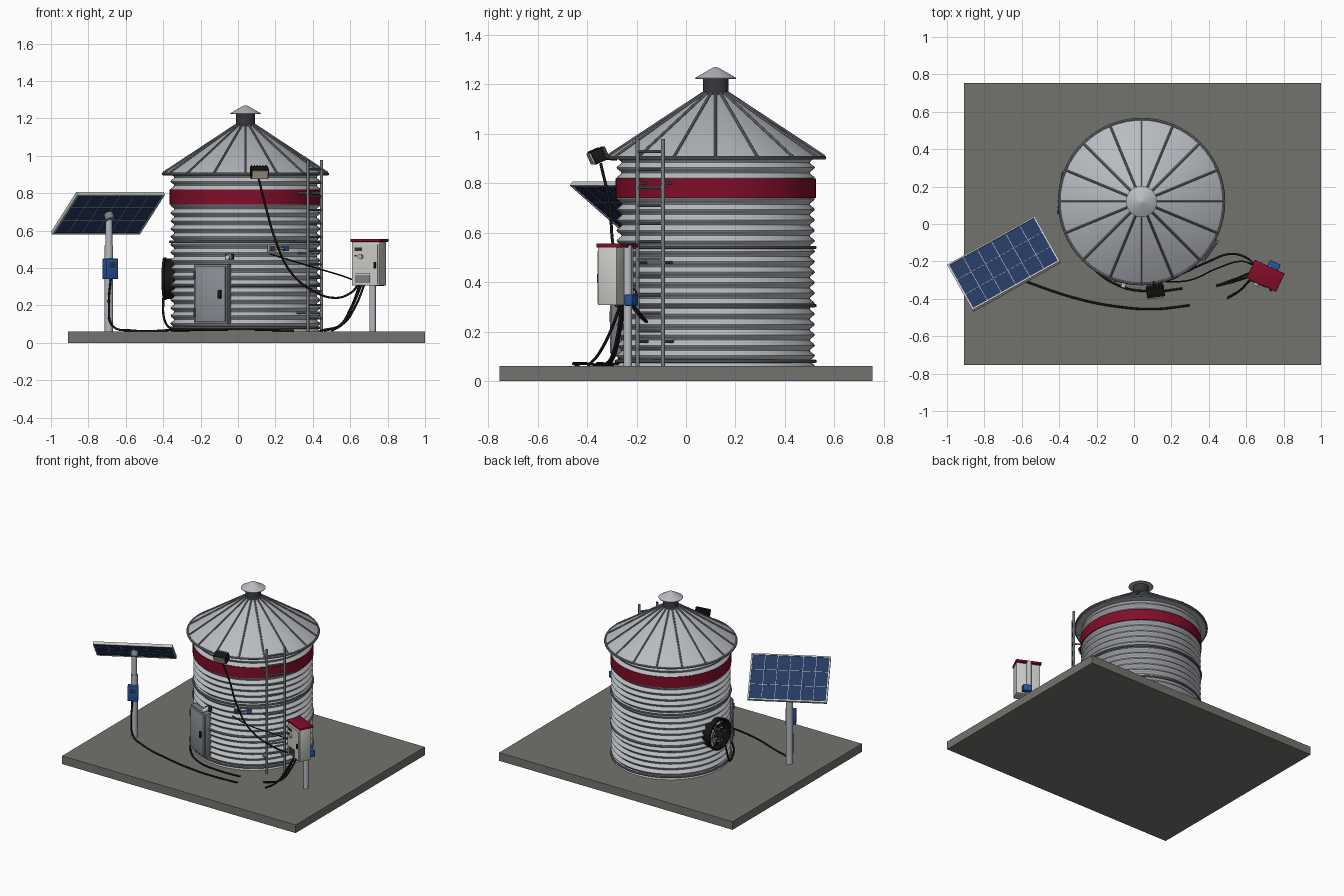
import bpy, bmesh, math
from mathutils import Matrix, Vector

if "Cube" in bpy.data.objects:
    bpy.data.objects.remove(bpy.data.objects["Cube"])

def material(name, r, g, b):
    m = bpy.data.materials.new(name)
    m.diffuse_color = (r, g, b, 1)
    m.use_nodes = True
    m.node_tree.nodes["Principled BSDF"].inputs["Base Color"].default_value = m.diffuse_color
    return m

RED = material("red", .22, .004, .022)
DARK = material("dark", .035, .036, .04)
BLACK = material("black", .008, .008, .008)
BLUE = material("blue", .02, .09, .35)
CELL = material("cell", .018, .04, .12)
CONC = material("concrete", .17, .17, .155)
STEEL = material("steel", .48, .5, .53)
MID = material("mid_steel", .2, .215, .235)
DOOR = material("door_grey", .26, .28, .31)
PALE = material("pale", .6, .6, .57)
LENS = material("lens", .5, .42, .3)
I = Matrix.Identity(4)
CX, CY = .04, .12
TANK = Matrix.Translation((CX, CY, 0))

def finish(name, bm, mat, M=I, smooth=False):
    bmesh.ops.recalc_face_normals(bm, faces=bm.faces)
    me = bpy.data.meshes.new(name)
    bm.to_mesh(me)
    bm.free()
    o = bpy.data.objects.new(name, me)
    bpy.context.collection.objects.link(o)
    o.matrix_world = M
    if mat:
        me.materials.append(mat)
    if smooth:
        bpy.ops.object.select_all(action='DESELECT')
        o.select_set(True)
        bpy.context.view_layer.objects.active = o
        bpy.ops.object.shade_smooth_by_angle(angle=math.radians(35))
    return o

def box(name, size, loc, M=I, mat=None, bevel=0):
    bm = bmesh.new()
    bmesh.ops.create_cube(bm, size=1, matrix=Matrix.Translation(loc) @ Matrix.Diagonal((*size, 1)))
    if bevel:
        bmesh.ops.bevel(bm, geom=bm.edges[:], offset=bevel, segments=2, affect='EDGES', profile=.5)
    return finish(name, bm, mat, M, bevel > 0)

def rod(name, p0, p1, r, mat=None, M=I, r2=None, seg=16):
    p0, p1 = Vector(p0), Vector(p1)
    d = p1 - p0
    R = Matrix.Translation((p0 + p1) / 2) @ d.to_track_quat('Z', 'Y').to_matrix().to_4x4()
    bm = bmesh.new()
    bmesh.ops.create_cone(bm, cap_ends=True, segments=seg, radius1=r, radius2=r if r2 is None else r2,
                          depth=d.length, matrix=R)
    return finish(name, bm, mat, M, True)

def lathe(name, prof, mat=None, M=TANK, seg=64, closed=False):
    bm = bmesh.new()
    rings = [[bm.verts.new((r * math.cos(2 * math.pi * i / seg), r * math.sin(2 * math.pi * i / seg), z))
              for i in range(seg)] for r, z in prof]
    pairs = list(zip(rings, rings[1:])) + ([(rings[-1], rings[0])] if closed else [])
    for a, b in pairs:
        for i in range(seg):
            j = (i + 1) % seg
            bm.faces.new((a[i], a[j], b[j], b[i]))
    bmesh.ops.remove_doubles(bm, verts=bm.verts[:], dist=1e-5)
    return finish(name, bm, mat, M, True)

def hoop(name, r, z, t, mat=None, M=TANK, seg=64):
    prof = [(r + t * math.cos(k * math.pi / 4), z + t * math.sin(k * math.pi / 4)) for k in range(8)]
    return lathe(name, prof, mat, M, seg, True)

def cable(name, pts, r=.006, mat=BLACK):
    cu = bpy.data.curves.new(name, 'CURVE')
    cu.dimensions, cu.bevel_depth, cu.bevel_resolution = '3D', r, 2
    cu.resolution_u, cu.use_fill_caps = 8, True
    s = cu.splines.new('BEZIER')
    s.bezier_points.add(len(pts) - 1)
    for bp, p in zip(s.bezier_points, pts):
        bp.co = p
        bp.handle_left_type = bp.handle_right_type = 'AUTO'
    cu.materials.append(mat)
    o = bpy.data.objects.new(name, cu)
    bpy.context.collection.objects.link(o)

def wall(deg, r, z):
    """Frame on the tank wall: local -y points outward."""
    a = math.radians(deg)
    return Matrix.Translation((CX + r * math.cos(a), CY + r * math.sin(a), z)) @ Matrix.Rotation(a + math.pi / 2, 4, 'Z')

# Base slab
box("base_slab", (1.91, 1.51, .06), (.045, 0, .03), mat=CONC)

# Corrugated tank with hoops and red band
n = 20 * 8
lathe("tank_wall", [(0, .06)] + [(.391 + .01 * math.cos(2 * math.pi * k / 8), .06 + .845 * k / n)
                                  for k in range(n + 1)] + [(0, .905)], STEEL)
for k, z in enumerate((.08, .305, .54)):
    hoop(f"tank_hoop_{k}", .402, z, .007, MID)
lathe("red_band", [(.395, .74), (.405, .74), (.405, .82), (.395, .82)], RED)

# Roof, ribs, rim and vent
lathe("roof", [(0, .895), (.435, .895), (.442, .903), (.05, 1.162), (0, 1.165)], STEEL)
hoop("roof_rim", .44, .903, .008, MID)
for k in range(16):
    M = TANK @ Matrix.Rotation(k * math.pi / 8, 4, 'Z')
    rod(f"roof_rib_{k}", (.44, 0, .908), (.05, 0, 1.165), .006, MID, M, seg=8)
lathe("vent_neck", [(.058, 1.155), (.052, 1.165), (.052, 1.235)], DARK, seg=32)
lathe("vent_cap", [(0, 1.222), (.082, 1.222), (.083, 1.226), (.012, 1.267), (0, 1.27)], STEEL, seg=32)

# Ladder
L = wall(-35.6, .455, 0)
for s in (-1, 1):
    rod("ladder_rail", (s * .063, 0, .06), (s * .063, 0, .978), .008, MID, L)
    for z in (.16, .48, .8):
        rod("ladder_standoff", (s * .063, 0, z), (s * .063, .07, z), .006, MID, L, seg=8)
for k in range(12):
    rod(f"ladder_rung_{k}", (-.063, 0, .13 + .0725 * k), (.063, 0, .13 + .0725 * k), .006, MID, L, seg=8)

# Access door and lamp above it
D = wall(-116, .40, .26)
box("door_frame", (.2, .045, .32), (0, 0, 0), D, MID, .003)
box("door_panel", (.178, .014, .298), (0, -.026, 0), D, DOOR, .003)
box("door_handle", (.018, .016, .045), (.06, -.038, 0), D, BLACK, .003)
for z in (-.1, .1):
    rod("door_hinge", (-.092, -.03, z - .02), (-.092, -.03, z + .02), .007, DARK, D)
W = wall(-102, .40, .46)
box("lamp_base", (.045, .03, .028), (0, -.01, 0), W, DARK, .003)
rod("lamp_bulb", (0, -.02, 0), (0, -.07, -.003), .017, PALE, W, .012)

# Junction box and small blue sensor
J = wall(-70, .40, .502)
box("junction_box", (.04, .035, .045), (0, -.012, 0), J, STEEL, .003)
box("junction_cover", (.026, .006, .03), (0, -.032, 0), J, DARK)
S = wall(-60, .40, .502)
rod("sensor_conduit", (-.055, -.012, 0), (.01, -.012, 0), .007, MID, S)
box("sensor_box", (.028, .03, .024), (.01, -.012, 0), S, BLUE, .003)

# Ventilation fan
F = wall(174, .40, .343)
FR = F @ Matrix.Rotation(math.pi / 2, 4, 'X')
lathe("fan_housing", [(.095, -.03), (.108, -.03), (.108, .025), (.114, .027), (.114, .04),
                      (.1, .04), (.1, -.01), (0, -.01)], BLACK, FR, 48)
for r in (.035, .057, .079):
    hoop("fan_guard", r, .04, .0025, DARK, FR, 32)
rod("fan_hub", (0, 0, -.01), (0, 0, .043), .022, DARK, FR)
for k in range(8):
    K = FR @ Matrix.Rotation(k * math.pi / 4, 4, 'Z')
    rod("fan_spoke", (.015, 0, .038), (.105, 0, .038), .003, DARK, K, seg=6)
    if k < 6:
        K = FR @ Matrix.Rotation(k * math.pi / 3, 4, 'Z') @ Matrix.Rotation(.5, 4, 'X')
        box("fan_blade", (.075, .036, .003), (.056, 0, .012), K, MID)

# Flood light at the eave
T = Matrix.Translation((.115, -.365, .908)) @ Matrix.Rotation(math.radians(8), 4, 'Z') @ Matrix.Rotation(math.radians(24), 4, 'X')
box("flood_body", (.096, .05, .056), (0, .006, 0), T, BLACK, .004)
box("flood_lens", (.084, .008, .046), (0, -.022, 0), T, LENS)
for k in range(6):
    box("flood_fin", (.006, .02, .05), (-.038 + .0152 * k, .035, 0), T, DARK)
rod("flood_arm", (.11, -.35, .905), (.1, -.28, .9), .009, BLACK)

# Solar panel on a post
ux = Vector((.873, .488, 0)).normalized()
uy = Vector((-.39, .69, -.61))
uy = (uy - ux * uy.dot(ux)).normalized()
P = Matrix((ux, uy, ux.cross(uy))).transposed().to_4x4()
P.translation = (-.695, -.213, .692)
box("panel_sheet", (.52, .335, .012), (0, 0, 0), P, CELL)
for s in (-1, 1):
    box("panel_frame_long", (.536, .009, .02), (0, s * .17, 0), P, PALE)
    box("panel_frame_short", (.009, .346, .02), (s * .2635, 0, 0), P, PALE)
for k in range(1, 6):
    box("panel_line", (.003, .335, .0135), (-.26 + .52 * k / 6, 0, 0), P, STEEL)
for s in (-1, 1):
    box("panel_line", (.52, .003, .0135), (0, s * .056, 0), P, STEEL)
rod("panel_post", (-.69, -.225, .06), (-.69, -.225, .52), .023, STEEL)
rod("panel_post_top", (-.69, -.225, .5), (-.69, -.225, .675), .018, STEEL)
rod("panel_head", (0, 0, -.045), (0, 0, -.005), .025, MID, P)
B = Matrix.Translation((-.683, -.25, .395)) @ Matrix.Rotation(math.radians(29), 4, 'Z')
box("charge_box", (.072, .045, .11), (0, 0, 0), B, BLUE, .004)
box("charge_box_face", (.036, .006, .03), (0, -.023, .02), B, DARK)

# Control cabinet on a post
C = Matrix.Translation((.703, -.277, 0)) @ Matrix.Rotation(math.radians(-25), 4, 'Z')
rod("cabinet_post", (.72, -.235, .06), (.72, -.235, .55), .017, STEEL)
box("cabinet_body", (.164, .085, .235), (0, -.008, .424), C, PALE, .003)
box("cabinet_roof", (.176, .108, .016), (0, 0, .548), C, RED, .003)
box("cabinet_door", (.148, .006, .212), (0, -.052, .42), C, PALE)
box("cabinet_screen", (.04, .006, .018), (-.042, -.055, .5), C, DARK)
for k in range(3):
    box("cabinet_button", (.01, .008, .01), (-.055 + .018 * k, -.055, .465), C, (BLACK, RED, BLUE)[k])
for k in range(5):
    box("cabinet_vent", (.085, .006, .005), (-.015, -.055, .325 + .011 * k), C, DARK)
box("cabinet_latch", (.014, .012, .036), (.058, -.057, .415), C, BLACK, .003)
rod("cabinet_knob", (-.025, -.053, .46), (-.025, -.07, .46), .013, STEEL, C)
box("post_controller", (.062, .035, .046), (.018, .07, .327), C, BLUE, .004)

# Cables
cable("flood_cable", [(.11, -.345, .88), (.15, -.31, .72), (.2, -.295, .55), (.28, -.255, .38), (.39, -.205, .285),
                      (.52, -.16, .24), (.6, -.18, .265), (.65, -.225, .32)])
cable("sensor_cable", [(.17, -.31, .475), (.3, -.3, .435), (.45, -.235, .39), (.58, -.2, .35), (.64, -.22, .325)], .004)
cable("panel_cable", [(-.68, -.26, .345), (-.69, -.262, .2), (-.67, -.27, .09), (-.57, -.31, .066), (-.3, -.4, .07),
                      (-.1, -.44, .07), (.1, -.455, .07), (.3, -.435, .064)])
cable("fan_cable", [(-.4, .11, .24), (-.395, .07, .13), (-.36, 0, .075), (-.24, -.21, .068), (-.08, -.33, .07),
                    (.1, -.36, .07), (.26, -.345, .064)])
cable("ground_cable_a", [(.675, -.26, .31), (.63, -.275, .2), (.56, -.3, .1), (.44, -.33, .064)])
cable("ground_cable_b", [(.66, -.265, .31), (.61, -.31, .19), (.56, -.36, .1), (.5, -.395, .064)])
cable("ground_cable_c", [(.65, -.25, .31), (.6, -.27, .18), (.54, -.295, .09), (.46, -.325, .064)])
